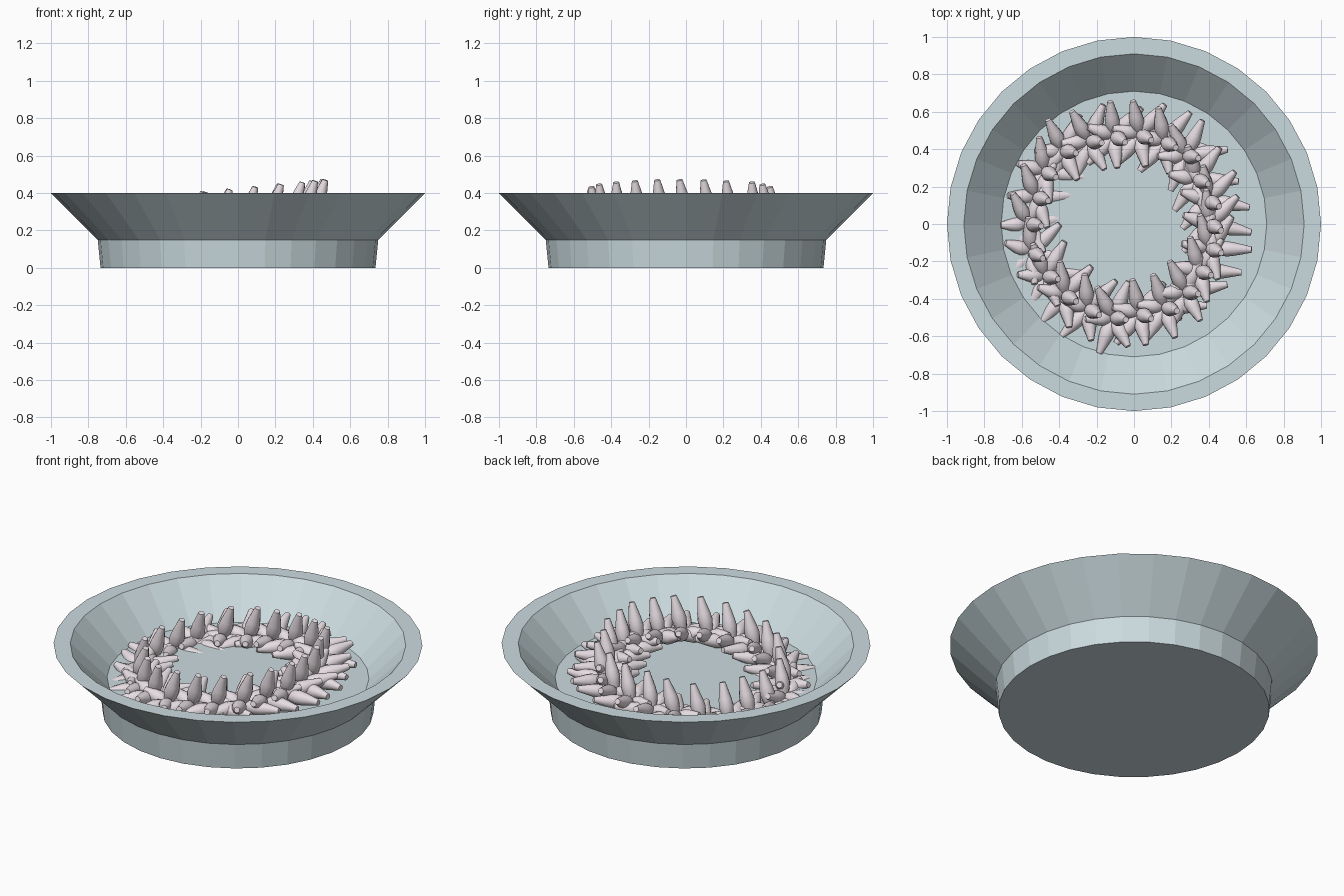
import bpy, bmesh, math, random
from mathutils import Vector, Matrix

if "Cube" in bpy.data.objects:
    bpy.data.objects.remove(bpy.data.objects["Cube"])
random.seed(4)

def material(name, color):
    m = bpy.data.materials.new(name)
    m.diffuse_color = (*color, 1)
    m.use_nodes = True
    m.node_tree.nodes["Principled BSDF"].inputs["Base Color"].default_value = m.diffuse_color
    return m

def finish(name, bm, mat):
    bmesh.ops.recalc_face_normals(bm, faces=bm.faces[:])
    me = bpy.data.meshes.new(name)
    bm.to_mesh(me)
    bm.free()
    me.materials.append(mat)
    ob = bpy.data.objects.new(name, me)
    bpy.context.collection.objects.link(ob)
    return ob

def lathe(bm, profile, sides, mat=Matrix()):
    # stacked rings with flat end caps
    rings = [[bm.verts.new(mat @ Vector((r * math.cos(i * math.tau / sides),
                                         r * math.sin(i * math.tau / sides), z)))
              for i in range(sides)] for r, z in profile]
    for a, b in zip(rings, rings[1:]):
        for i in range(sides):
            j = (i + 1) % sides
            bm.faces.new((a[i], a[j], b[j], b[i]))
    bm.faces.new(rings[0][::-1])
    bm.faces.new(rings[-1])

# Dish: foot, flared wall, flat rim, inner slope and floor
bm = bmesh.new()
lathe(bm, [(0.735, 0), (0.75, 0.15), (1.0, 0.4), (0.91, 0.4), (0.71, 0.2)], 32)
finish("dish", bm, material("pale_blue", (0.60, 0.71, 0.74)))

# Wreath: star clusters of blunt spindles, all facing the same way
SPINDLE = [(0.018, 0), (0.036, 0.06), (0.041, 0.1), (0.036, 0.14), (0.016, 0.24)]
DIRECTIONS = [((1, 0, 0.05), 0.95), ((0.5, 0.75, 0.2), 0.9), ((-0.25, 0.8, 0.4), 0.85),
              ((-0.75, 0.1, 0.25), 0.65), ((-0.5, -0.8, 0.0), 0.85),
              ((0.25, -0.8, 0.25), 0.75), ((0.3, -0.1, 0.95), 0.92)]
COUNT = 22
bm = bmesh.new()
for k in range(COUNT):
    a = k * math.tau / COUNT
    r = 0.485 + random.uniform(-0.02, 0.02) + 0.03 * math.cos(a - math.radians(180))
    x, y = -0.04 + r * math.cos(a), r * math.sin(a)
    base = (Matrix.Translation((x, y, 0.22 + 0.1 * x))
            @ Matrix.Rotation(random.uniform(-0.25, 0.25), 4, 'Z'))
    for d, s in DIRECTIONS:
        turn = Vector((0, 0, 1)).rotation_difference(Vector(d)).to_matrix().to_4x4()
        lathe(bm, [(pr, pz * s) for pr, pz in SPINDLE], 12, base @ turn)
wreath = finish("wreath_petals", bm, material("pale_lilac", (0.80, 0.73, 0.77)))
bpy.context.view_layer.objects.active = wreath
wreath.select_set(True)
bpy.ops.object.shade_smooth_by_angle(angle=math.radians(40))
